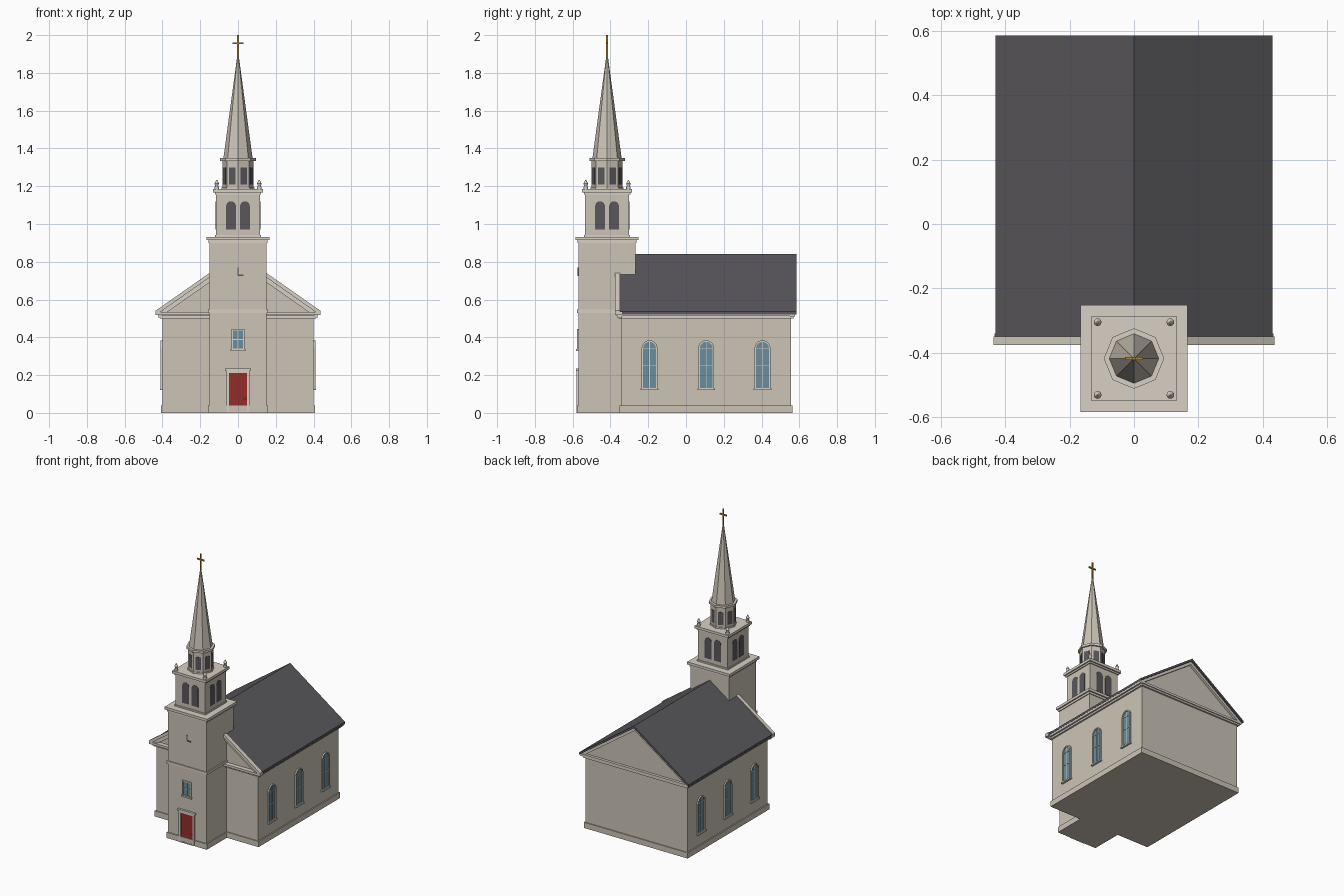
import bpy, bmesh, math
from mathutils import Matrix, Vector

cube = bpy.data.objects.get("Cube")
if cube:
    bpy.data.objects.remove(cube, do_unlink=True)


def material(name, r, g, b):
    m = bpy.data.materials.new(name)
    m.use_nodes = True
    m.diffuse_color = (r, g, b, 1)
    m.node_tree.nodes["Principled BSDF"].inputs["Base Color"].default_value = (r, g, b, 1)
    return m


CREAM = material("cream_wall", 0.60, 0.55, 0.47)
TRIM = material("pale_trim", 0.68, 0.63, 0.55)
SLATE = material("dark_slate", 0.10, 0.095, 0.105)
GLASS = material("blue_glass", 0.14, 0.27, 0.34)
RED = material("red_door", 0.30, 0.025, 0.02)
GOLD = material("gold", 0.42, 0.24, 0.03)

TY = -0.418          # tower centre in y
TOWER = (0, TY)


def finish(name, bm, mat, smooth=False):
    bmesh.ops.recalc_face_normals(bm, faces=bm.faces)
    me = bpy.data.meshes.new(name)
    bm.to_mesh(me)
    bm.free()
    me.materials.append(mat)
    ob = bpy.data.objects.new(name, me)
    bpy.context.collection.objects.link(ob)
    if smooth:
        for p in me.polygons:
            p.use_smooth = True
    return ob


def box(name, centre, half, z0, z1, mat):
    bm = bmesh.new()
    bmesh.ops.create_cube(bm, size=1)
    size = Matrix.Diagonal((2 * half[0], 2 * half[1], z1 - z0, 1))
    bm.transform(Matrix.Translation((centre[0], centre[1], (z0 + z1) / 2)) @ size)
    return finish(name, bm, mat)


def panel(name, outline, near, far, mat, hole=None, centre=(0, 0), turn=0):
    """Extrude an upright (u, z) outline outward to -y, then turn it about centre."""
    bm = bmesh.new()
    loops = [[bm.verts.new((u, -d, z)) for u, z in pts]
             for pts in ([outline, hole] if hole else [outline]) for d in (near, far)]
    n = len(outline)
    pairs = [(0, 1), (2, 3), (0, 2), (1, 3)] if hole else [(0, 1)]
    for a, b in pairs:
        for i in range(n):
            j = (i + 1) % n
            bm.faces.new((loops[a][i], loops[a][j], loops[b][j], loops[b][i]))
    if not hole:
        for ring in loops:
            bm.faces.new(ring)
    bm.transform(Matrix.Translation((*centre, 0)) @ Matrix.Rotation(turn, 4, 'Z'))
    return finish(name, bm, mat)


def rect(half, z0, z1, u=0):
    return [(u - half, z0), (u + half, z0), (u + half, z1), (u - half, z1)]


def arch(half, z0, top, u=0, steps=10):
    spring = top - half
    curve = [(u + half * math.cos(math.pi * i / steps), spring + half * math.sin(math.pi * i / steps))
             for i in range(steps + 1)]
    return [(u - half, z0), (u + half, z0)] + curve


def octagon(name, r0, r1, z0, z1, mat, sides=8, centre=TOWER, smooth=False):
    bm = bmesh.new()
    bmesh.ops.create_cone(bm, cap_ends=True, segments=sides, radius1=r0, radius2=r1, depth=z1 - z0)
    bm.transform(Matrix.Translation((*centre, (z0 + z1) / 2)))
    return finish(name, bm, mat, smooth)


def chevron(half, eave, ridge, thick):
    return [(-half, eave), (0, ridge), (half, eave),
            (half, eave - thick), (0, ridge - thick), (-half, eave - thick)]


# Nave: gabled body, plinth, eave cornice
panel("nave_walls", [(-0.40, 0), (0.40, 0), (0.40, 0.52), (0, 0.815), (-0.40, 0.52)], -0.557, 0.345, CREAM)
box("nave_plinth", (0, 0.106), (0.408, 0.458), 0, 0.04, CREAM)
box("nave_cornice_lower", (0, 0.106), (0.412, 0.463), 0.50, 0.515, TRIM)
box("nave_cornice_upper", (0, 0.104), (0.424, 0.472), 0.512, 0.527, TRIM)
box("front_cornice", (0, -0.358), (0.434, 0.018), 0.517, 0.533, TRIM)

# Roof and raking gable trim
panel("roof", chevron(0.43, 0.538, 0.84, 0.016), -0.586, 0.351, SLATE)
panel("front_raking_trim", chevron(0.436, 0.541, 0.846, 0.024), 0.350, 0.376, TRIM)
panel("front_raking_moulding", chevron(0.42, 0.532, 0.826, 0.03), 0.340, 0.362, TRIM)
panel("rear_raking_trim", chevron(0.42, 0.532, 0.826, 0.024), -0.574, -0.55, TRIM)


# Windows: frame, glass, glazing bars and sill
def window(label, shape, half, z0, top, bars, dist, centre, turn):
    place = dict(centre=centre, turn=turn)
    panel(label + "_glass", shape(half, z0, top), dist - 0.002, dist + 0.003, GLASS, **place)
    panel(label + "_frame", shape(half + 0.008, z0 - 0.003, top + 0.008), dist - 0.002, dist + 0.009,
          TRIM, hole=shape(half, z0, top), **place)
    panel(label + "_mullion", rect(0.002, z0, top), dist, dist + 0.006, TRIM, **place)
    for z in bars:
        panel(label + "_bar", rect(half, z - 0.002, z + 0.002), dist, dist + 0.006, TRIM, **place)
    panel(label + "_sill", rect(half + 0.013, z0 - 0.012, z0 - 0.002), dist - 0.002, dist + 0.014, TRIM, **place)


for side, turn in (("left", math.pi / 2), ("right", -math.pi / 2)):
    for y in (-0.193, 0.107, 0.405):
        window(side + "_window", arch, 0.034, 0.132, 0.376, (0.25, 0.34), 0.40, (0, y), turn)

# Tower shaft with bands
box("tower_shaft", TOWER, (0.151, 0.151), 0, 0.92, CREAM)
box("tower_plinth", TOWER, (0.158, 0.158), 0, 0.04, CREAM)
box("tower_band", TOWER, (0.158, 0.158), 0.53, 0.548, TRIM)
box("tower_cornice_lower", TOWER, (0.157, 0.157), 0.90, 0.915, TRIM)
box("tower_cornice", TOWER, (0.167, 0.167), 0.914, 0.932, TRIM)

# Tower front: window, door, clock hands
window("tower_window", rect, 0.026, 0.34, 0.435, (0.388,), 0.151, TOWER, 0)
panel("door", rect(0.047, 0.008, 0.21), 0.15, 0.155, RED, centre=TOWER)
panel("door_frame", rect(0.06, 0, 0.222), 0.15, 0.161, TRIM, hole=rect(0.047, 0.008, 0.21), centre=TOWER)
panel("door_lintel", rect(0.069, 0.222, 0.234), 0.15, 0.165, TRIM, centre=TOWER)
octagon("door_knob", 0.005, 0.005, 0.07, 0.08, GOLD, centre=(0.037, TY - 0.157))
panel("clock_minute_hand", rect(0.0035, 0.728, 0.77), 0.15, 0.156, SLATE, centre=TOWER)
panel("clock_hour_hand", rect(0.015, 0.726, 0.733, u=0.0145), 0.15, 0.156, SLATE, centre=TOWER)

# Belfry with paired louvres on every side
box("belfry", TOWER, (0.116, 0.116), 0.93, 1.17, CREAM)
box("belfry_base", TOWER, (0.121, 0.121), 0.93, 0.942, TRIM)
box("belfry_cornice_lower", TOWER, (0.123, 0.123), 1.155, 1.168, TRIM)
box("belfry_cornice", TOWER, (0.132, 0.132), 1.166, 1.184, TRIM)
for k in range(4):
    for u in (-0.037, 0.037):
        panel("belfry_louvre", arch(0.026, 0.97, 1.12, u), 0.114, 0.118, SLATE,
              centre=TOWER, turn=k * math.pi / 2)

# Corner finials
for sx in (-1, 1):
    for sy in (-1, 1):
        spot = (sx * 0.113, TY + sy * 0.113)
        octagon("finial_base", 0.012, 0.012, 1.184, 1.198, TRIM, 12, spot)
        octagon("finial_body", 0.007, 0.012, 1.198, 1.214, TRIM, 12, spot)
        octagon("finial_tip", 0.012, 0.002, 1.214, 1.234, TRIM, 12, spot)

# Octagonal lantern and spire
octagon("lantern", 0.083, 0.083, 1.18, 1.34, CREAM)
octagon("lantern_base", 0.088, 0.088, 1.184, 1.194, TRIM)
octagon("lantern_cornice", 0.094, 0.094, 1.334, 1.35, TRIM)
apothem = 0.083 * math.cos(math.pi / 8)
for k in range(8):
    panel("lantern_opening", rect(0.018, 1.21, 1.30), apothem - 0.002, apothem + 0.003, SLATE,
          centre=TOWER, turn=(k + 0.5) * math.pi / 4)
octagon("spire", 0.077, 0.004, 1.35, 1.89, CREAM)

# Cross
box("cross_post", TOWER, (0.0045, 0.0045), 1.875, 2.0, GOLD)
box("cross_arm", TOWER, (0.028, 0.0045), 1.953, 1.962, GOLD)
